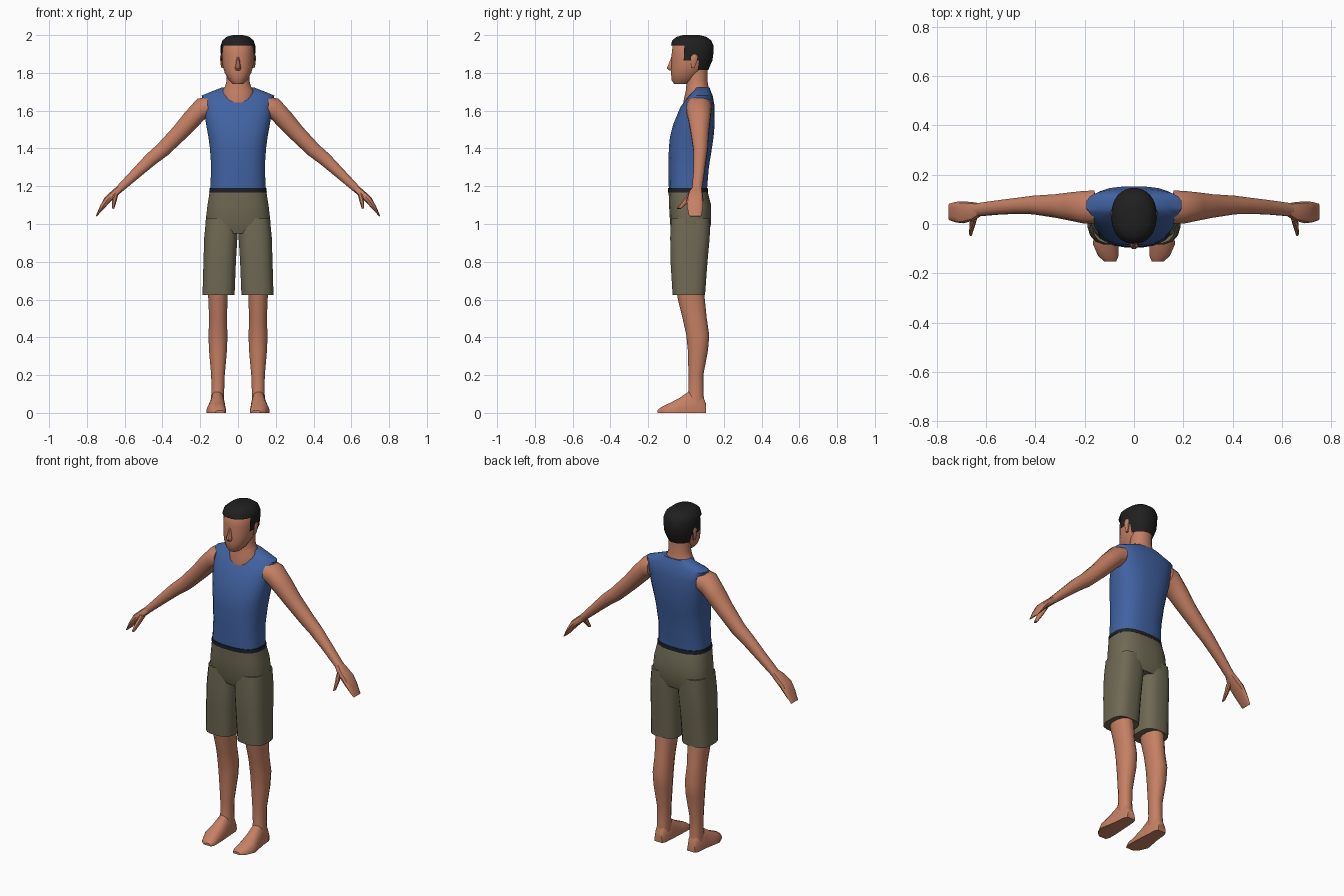
import bpy, bmesh, math
from mathutils import Vector


def material(name, rgb):
    m = bpy.data.materials.new(name)
    m.diffuse_color = (*rgb, 1)
    return m


SKIN = material("skin", (0.56, 0.215, 0.127))
BLUE = material("blue shirt", (0.052, 0.122, 0.36))
OLIVE = material("olive shorts", (0.16, 0.142, 0.088))
BLACK = material("black hair", (0.014, 0.014, 0.014))
BELT = material("dark belt", (0.012, 0.014, 0.02))


def flat(z, y0, y1, rx, cx=0.0):
    """Horizontal ring."""
    return Vector((cx, (y0 + y1) / 2, z)), Vector((rx, 0, 0)), Vector((0, (y1 - y0) / 2, 0))


def tilted(x, z, y0, y1, r, angle):
    """Ring across a limb running sideways and down."""
    a = math.radians(angle)
    return (Vector((x, (y0 + y1) / 2, z)), Vector((r * math.cos(a), 0, r * math.sin(a))),
            Vector((0, (y1 - y0) / 2, 0)))


def upright(y, cx, rx, h):
    """Ring facing forward, flattened on the floor."""
    return Vector((cx, y, 0)), Vector((rx, 0, 0)), Vector((0, 0, h))


def loft(name, rings, mat, n=16, power=2.0, mirror=False, keep=None):
    bm = bmesh.new()
    loops = []
    for c, u, v in rings:
        loop = []
        for i in range(n):
            t = 2 * math.pi * (i + 0.5) / n
            a, b = math.cos(t), math.sin(t)
            a = math.copysign(abs(a) ** (2 / power), a)
            b = math.copysign(abs(b) ** (2 / power), b)
            p = c + u * a + v * b
            p.z = max(p.z, 0)
            loop.append(bm.verts.new(p))
        loops.append(loop)
    for p, q in zip(loops, loops[1:]):
        for i in range(n):
            j = (i + 1) % n
            bm.faces.new((p[i], p[j], q[j], q[i]))
    bm.faces.new(loops[0][::-1])
    bm.faces.new(loops[-1])
    bmesh.ops.remove_doubles(bm, verts=bm.verts, dist=0.0004)
    bmesh.ops.recalc_face_normals(bm, faces=bm.faces)
    if keep:
        drop = [f for f in bm.faces if not keep(f.calc_center_median())]
        bmesh.ops.delete(bm, geom=drop, context='FACES')
    me = bpy.data.meshes.new(name)
    bm.to_mesh(me)
    bm.free()
    me.materials.append(mat)
    ob = bpy.data.objects.new(name, me)
    bpy.context.collection.objects.link(ob)
    if mirror:
        ob.modifiers.new("mirror", 'MIRROR')
    return ob


# Sleeveless shirt
loft("shirt", [flat(1.18, -.092, .112, .149), flat(1.30, -.094, .122, .143),
               flat(1.40, -.092, .138, .15), flat(1.46, -.086, .147, .158),
               flat(1.53, -.068, .153, .171), flat(1.62, -.03, .153, .184),
               flat(1.68, .015, .142, .194), flat(1.702, .035, .132, .14),
               flat(1.722, .045, .125, .088)], BLUE, 20, 2.6)

# Belt
loft("belt", [flat(1.168, -.096, .117, .154), flat(1.19, -.096, .116, .152)], BELT, 20, 2.6)

# Shorts: seat and two legs
loft("shorts_seat", [flat(.95, -.068, .118, .165), flat(1.0, -.085, .134, .175),
                     flat(1.10, -.091, .134, .163), flat(1.18, -.093, .113, .15)], OLIVE, 20, 2.7)
loft("shorts_leg", [flat(.625, -.072, .102, .086, .103), flat(.80, -.083, .115, .087, .097),
                    flat(.93, -.085, .127, .089, .091), flat(1.03, -.08, .128, .084, .086)],
     OLIVE, 16, 3.0, True)

# Bare lower legs and feet
loft("lower_leg", [flat(.66, -.055, .095, .054, .106), flat(.60, -.045, .102, .053, .106),
                   flat(.50, -.02, .112, .048, .106), flat(.41, 0, .125, .052, .106),
                   flat(.33, .008, .118, .049, .106), flat(.20, .012, .093, .037, .106),
                   flat(.12, .012, .093, .035, .107), flat(.05, .0, .098, .036, .108)],
     SKIN, 12, 2.2, True)
loft("foot", [upright(.106, .108, .026, .05), upright(.085, .108, .036, .10),
              upright(.02, .109, .041, .118), upright(-.035, .112, .048, .08),
              upright(-.08, .115, .053, .056), upright(-.13, .104, .042, .032),
              upright(-.152, .096, .024, .014)], SKIN, 16, 2.4, True)

# Arms, hands and thumbs
loft("arm", [tilted(.16, 1.62, .0, .138, .055, 88), tilted(.20, 1.605, .0, .136, .062, 75),
             tilted(.25, 1.55, .012, .13, .052, 48), tilted(.31, 1.483, .024, .122, .046, 45),
             tilted(.40, 1.392, .038, .116, .041, 45), tilted(.46, 1.343, .04, .108, .037, 43),
             tilted(.54, 1.268, .038, .098, .029, 43), tilted(.635, 1.178, .03, .085, .02, 43)],
     SKIN, 12, 2.2, True)
loft("hand", [tilted(.625, 1.188, .032, .084, .019, 43), tilted(.65, 1.165, .014, .088, .021, 43),
              tilted(.69, 1.13, .003, .092, .02, 38), tilted(.72, 1.088, .006, .09, .013, 33),
              tilted(.75, 1.042, .016, .082, .003, 30)], SKIN, 10, 2.8, True)
loft("thumb", [tilted(.645, 1.16, .01, .055, .014, 40), tilted(.656, 1.118, -.022, .016, .013, 30),
               tilted(.662, 1.082, -.05, -.025, .007, 20)], SKIN, 8, 2.2, True)

# Neck, its wide base forms the scooped neckline
loft("neck", [flat(1.60, -.01, .1, .06), flat(1.62, -.015, .11, .07), flat(1.66, -.013, .122, .084),
              flat(1.70, -.003, .125, .087), flat(1.728, .0, .12, .07),
              flat(1.76, .002, .114, .061), flat(1.83, .0, .115, .06)], SKIN, 16, 2.1)

# Head
loft("head", [flat(1.742, -.064, .015, .03), flat(1.762, -.077, .05, .05),
              flat(1.80, -.08, .085, .071), flat(1.84, -.079, .118, .082),
              flat(1.90, -.077, .132, .085), flat(1.95, -.071, .125, .08),
              flat(1.975, -.05, .10, .06)], SKIN, 20, 2.2)
loft("nose", [flat(1.812, -.09, -.06, .012), flat(1.826, -.103, -.06, .018),
              flat(1.85, -.092, -.06, .012), flat(1.885, -.078, -.06, .008)], SKIN, 8)
loft("ear", [flat(1.825, .03, .045, .008, .08), flat(1.85, .026, .056, .01, .084),
             flat(1.885, .024, .062, .01, .086), flat(1.90, .032, .055, .006, .085)],
     SKIN, 8, 2, True)


# Hair cap, cut along the hairline: forehead, sideburn, ear, nape
def below_hairline(p):
    if p.y < -.01:
        return p.z > 1.945
    if p.y < .03:
        return p.z > 1.865
    if p.y < .058:
        return p.z > 1.9
    return p.z > 1.82


loft("hair", [flat(1.815, -.06, .118, .072), flat(1.865, -.083, .14, .09),
              flat(1.905, -.084, .146, .092), flat(1.945, -.08, .146, .092),
              flat(1.972, -.074, .134, .083), flat(1.991, -.05, .108, .06),
              flat(2.0, -.015, .07, .028)], BLACK, 28, 2.2, keep=below_hairline)

# Smooth shading with crisp hems
for ob in bpy.context.collection.objects:
    ob.select_set(True)
    bpy.context.view_layer.objects.active = ob
bpy.ops.object.shade_smooth_by_angle(angle=math.radians(40))
